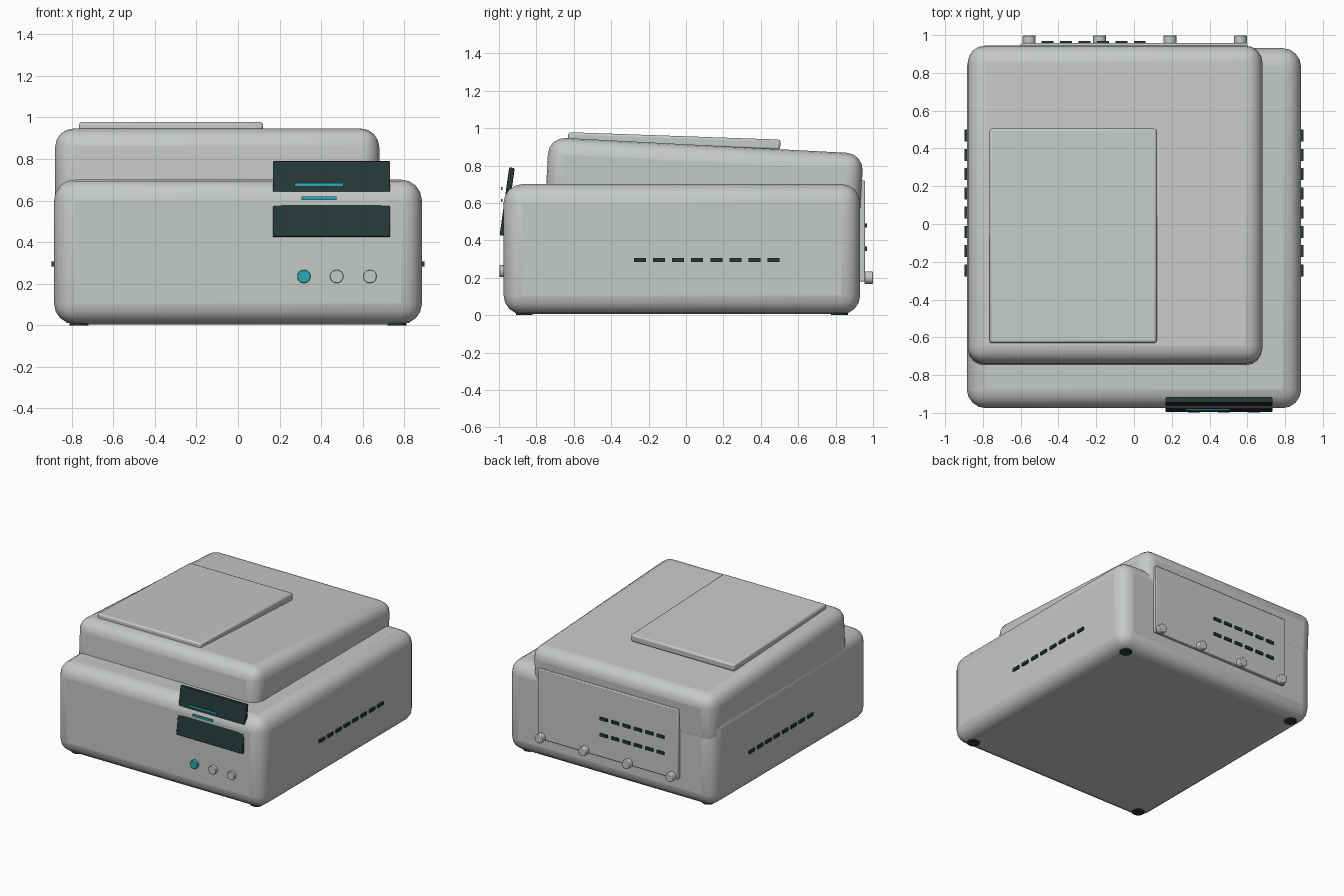
import bpy
from math import radians, pi
from mathutils import Matrix, Vector

cube = bpy.data.objects.get("Cube")
if cube:
    bpy.data.objects.remove(cube, do_unlink=True)


def material(name, rgb):
    m = bpy.data.materials.new(name)
    m.use_nodes = True
    m.diffuse_color = (*rgb, 1)
    m.node_tree.nodes["Principled BSDF"].inputs["Base Color"].default_value = (*rgb, 1)
    return m


GREY = material("light grey plastic", (0.56, 0.585, 0.57))
DARK = material("dark slate", (0.018, 0.04, 0.038))
TEAL = material("teal light", (0.023, 0.40, 0.44))


def finish(name, mat, bevel, segments):
    ob = bpy.context.object
    ob.name = ob.data.name = name
    ob.data.materials.append(mat)
    if bevel:
        mod = ob.modifiers.new("rounded edges", 'BEVEL')
        mod.width, mod.segments = bevel, segments
    return ob


def box(name, centre, size, mat, bevel=0, segments=2, tilt=0):
    bpy.ops.mesh.primitive_cube_add(size=1, location=centre)
    ob = bpy.context.object
    ob.data.transform(Matrix.Diagonal((*size, 1)))
    ob.rotation_euler.x = radians(tilt)
    if bevel:
        bpy.ops.object.shade_smooth_by_angle(angle=radians(35))
    return finish(name, mat, bevel, segments)


def disc(name, centre, radius, depth, mat, facing_y=True, bevel=0):
    bpy.ops.mesh.primitive_cylinder_add(vertices=24, radius=radius, depth=depth, location=centre)
    if facing_y:
        bpy.context.object.rotation_euler.x = pi / 2
    bpy.ops.object.shade_smooth_by_angle(angle=radians(35))
    return finish(name, mat, bevel, 2)


# Main housing, offset tilted upper housing and its cover plate
box("base_housing", (0, -0.022, 0.353), (1.77, 1.906, 0.696), GREY, 0.1, 4)
box("upper_housing", (-0.1, 0.097, 0.708), (1.56, 1.685, 0.4), GREY, 0.09, 4, -3)
box("top_cover", (-0.322, -0.063, 0.931), (0.885, 1.135, 0.055), GREY, 0.012, 2, -2)

# Tilted display: a narrow core with wider bars above and below
TILT = -8
centre = Vector((0.45, -0.956, 0.607))
up = Matrix.Rotation(radians(TILT), 3, 'X') @ Vector((0, 0, 1))
box("display_core", centre, (0.48, 0.03, 0.36), DARK, tilt=TILT)
for name, offset in (("display_upper_bar", 0.108), ("display_lower_bar", -0.108)):
    box(name, centre + up * offset, (0.565, 0.03, 0.15), DARK, 0.005, 2, TILT)
box("display_line_long", (0.39, -0.984, 0.677), (0.235, 0.008, 0.016), TEAL)
box("display_line_short", (0.39, -0.986, 0.612), (0.17, 0.008, 0.016), TEAL)

# Front buttons
for i, x in enumerate((0.317, 0.475, 0.635)):
    disc(f"button_{i + 1}", (x, -0.98, 0.235), 0.032, 0.035, GREY if i else TEAL, bevel=0.003)

# Side vents
for side, x in (("left", 0.887), ("right", -0.887)):
    for i in range(8):
        box(f"{side}_vent_{i + 1}", (x, -0.246 + i * 0.102, 0.295), (0.02, 0.064, 0.023), DARK)

# Rear service panel with vents and thumbscrews
box("rear_panel", (0, 0.935, 0.45), (1.2, 0.045, 0.54), GREY, 0.006)
for row, z in enumerate((0.355, 0.48)):
    for i in range(6):
        box(f"rear_vent_{row + 1}_{i + 1}", (-0.457 + i * 0.0975, 0.96, z), (0.063, 0.016, 0.022), DARK)
for i in range(4):
    disc(f"rear_screw_{i + 1}", (-0.555 + i * 0.373, 0.977, 0.2), 0.034, 0.044, GREY, bevel=0.005)

# Feet
for x in (-0.765, 0.765):
    for y in (-0.865, 0.82):
        disc("foot", (x, y, 0.012), 0.045, 0.024, DARK, facing_y=False)
